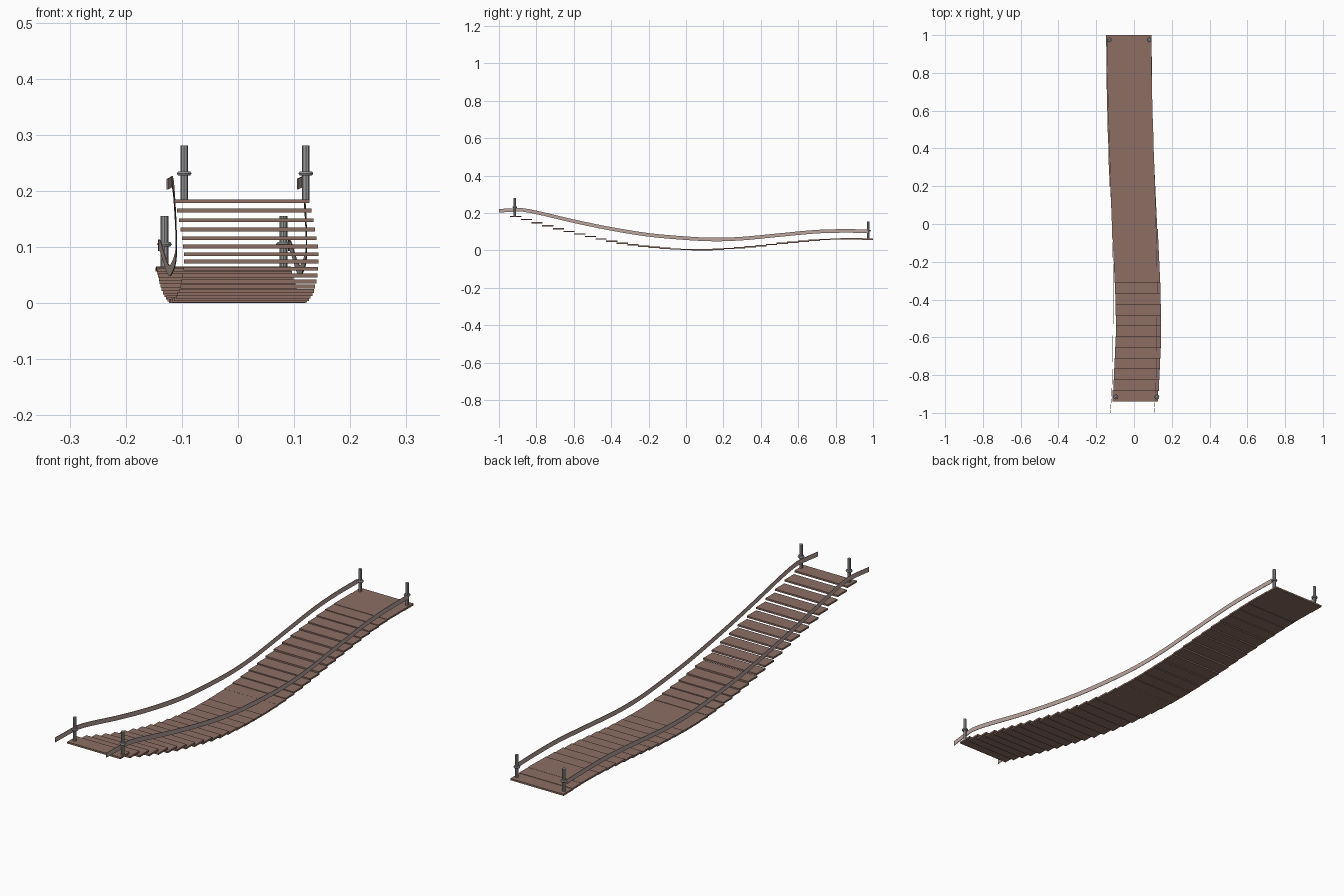
import bpy, bmesh, math
from mathutils import Vector

if "Cube" in bpy.data.objects:
    bpy.data.objects.remove(bpy.data.objects["Cube"])


def material(name, rgb):
    m = bpy.data.materials.new(name)
    m.diffuse_color = (*rgb, 1)
    m.use_nodes = True
    m.node_tree.nodes["Principled BSDF"].inputs["Base Color"].default_value = m.diffuse_color
    return m


WOOD = material("brown wood", (0.266, 0.156, 0.125))
ROPE = material("pale rope", (0.50, 0.38, 0.35))
STEEL = material("grey metal", (0.32, 0.32, 0.33))


def curve(points, y):
    """Smooth value at y through (y, value) points."""
    n = len(points)
    i = 0
    while i < n - 2 and y > points[i + 1][0]:
        i += 1

    def slope(k):
        a, b = points[max(k - 1, 0)], points[min(k + 1, n - 1)]
        return (b[1] - a[1]) / (b[0] - a[0])

    (y0, v0), (y1, v1) = points[i], points[i + 1]
    h = y1 - y0
    t = (y - y0) / h
    return ((2*t**3 - 3*t*t + 1) * v0 + (t**3 - 2*t*t + t) * h * slope(i)
            + (3*t*t - 2*t**3) * v1 + (t**3 - t*t) * h * slope(i + 1))


# sag and sideways sway of the deck and of the hand ropes
DECK_Z = [(-0.91, 0.1815), (-0.68, 0.115), (-0.4, 0.05), (-0.2, 0.019), (0.07, 0.0035),
          (0.3, 0.015), (0.5, 0.036), (0.7, 0.055), (0.85, 0.062), (0.97, 0.06)]
DECK_X = [(-0.91, 0.007), (-0.8, 0.0145), (-0.63, 0.022), (-0.48, 0.0235), (-0.2, 0.014),
          (0.0, 0.003), (0.2, -0.007), (0.4, -0.016), (0.7, -0.024), (0.97, -0.027)]
ROPE_Z = [(-1, 0.212), (-0.93, 0.215), (-0.88, 0.217), (-0.8, 0.203), (-0.6, 0.156),
          (-0.4, 0.115), (-0.2, 0.083), (0, 0.065), (0.15, 0.058), (0.3, 0.063),
          (0.5, 0.082), (0.7, 0.1), (0.85, 0.104), (0.97, 0.102)]
ROPE_X = [(-1, -0.010), (-0.9, -0.002), (-0.7, 0.003), (-0.4, 0.006), (-0.2, 0.005),
          (0.15, -0.005), (0.5, -0.016), (0.8, -0.024), (0.97, -0.026)]


def finish(bm, name, mat):
    bmesh.ops.recalc_face_normals(bm, faces=bm.faces)
    me = bpy.data.meshes.new(name)
    bm.to_mesh(me)
    bm.free()
    me.materials.append(mat)
    ob = bpy.data.objects.new(name, me)
    bpy.context.collection.objects.link(ob)
    return ob


# deck planks, level boards laid along the sagging path
COUNT, LENGTH, WIDTH, THICK = 34, 0.06, 0.24, 0.007
for k in range(COUNT):
    y = -0.91 + k * 1.88 / (COUNT - 1)
    bm = bmesh.new()
    bmesh.ops.create_cube(bm, size=1)
    for v in bm.verts:
        v.co = Vector((v.co.x * WIDTH + curve(DECK_X, y), v.co.y * LENGTH + y,
                       v.co.z * THICK + curve(DECK_Z, y)))
    finish(bm, f"plank_{k + 1}", WOOD)

# hand ropes, thin upright bands along both sides
for side, label in ((-1, "left"), (1, "right")):
    bm = bmesh.new()
    rings = []
    for k in range(49):
        y = -1 + 1.972 * k / 48
        x = side * 0.116 + curve(ROPE_X, min(y, 0.97))
        z = curve(ROPE_Z, min(y, 0.97))
        rings.append([bm.verts.new((x + dx, y, z + dz)) for dx, dz in
                      ((-0.001, -0.0095), (0.001, -0.0095), (0.001, 0.0095), (-0.001, 0.0095))])
    for a, b in zip(rings, rings[1:]):
        for j in range(4):
            bm.faces.new((a[j], a[(j + 1) % 4], b[(j + 1) % 4], b[j]))
    bm.faces.new(rings[0])
    bm.faces.new(rings[-1])
    finish(bm, f"hand_rope_{label}", ROPE)

# end posts with a ring collar halfway up
for x, y, z0, z1, label in ((-0.096, -0.915, 0.18, 0.281, "front_left"),
                            (0.121, -0.915, 0.18, 0.281, "front_right"),
                            (-0.131, 0.975, 0.06, 0.155, "back_left"),
                            (0.081, 0.975, 0.06, 0.155, "back_right")):
    bpy.ops.mesh.primitive_cylinder_add(vertices=8, radius=0.0068, depth=z1 - z0,
                                        location=(x, y, (z0 + z1) / 2))
    post = bpy.context.object
    post.name = f"post_{label}"
    post.data.materials.append(STEEL)
    bpy.ops.mesh.primitive_torus_add(major_segments=12, minor_segments=6, major_radius=0.0085,
                                     minor_radius=0.0045, location=(x, y, z1 - 0.05))
    ring = bpy.context.object
    ring.name = f"collar_{label}"
    ring.data.materials.append(STEEL)
